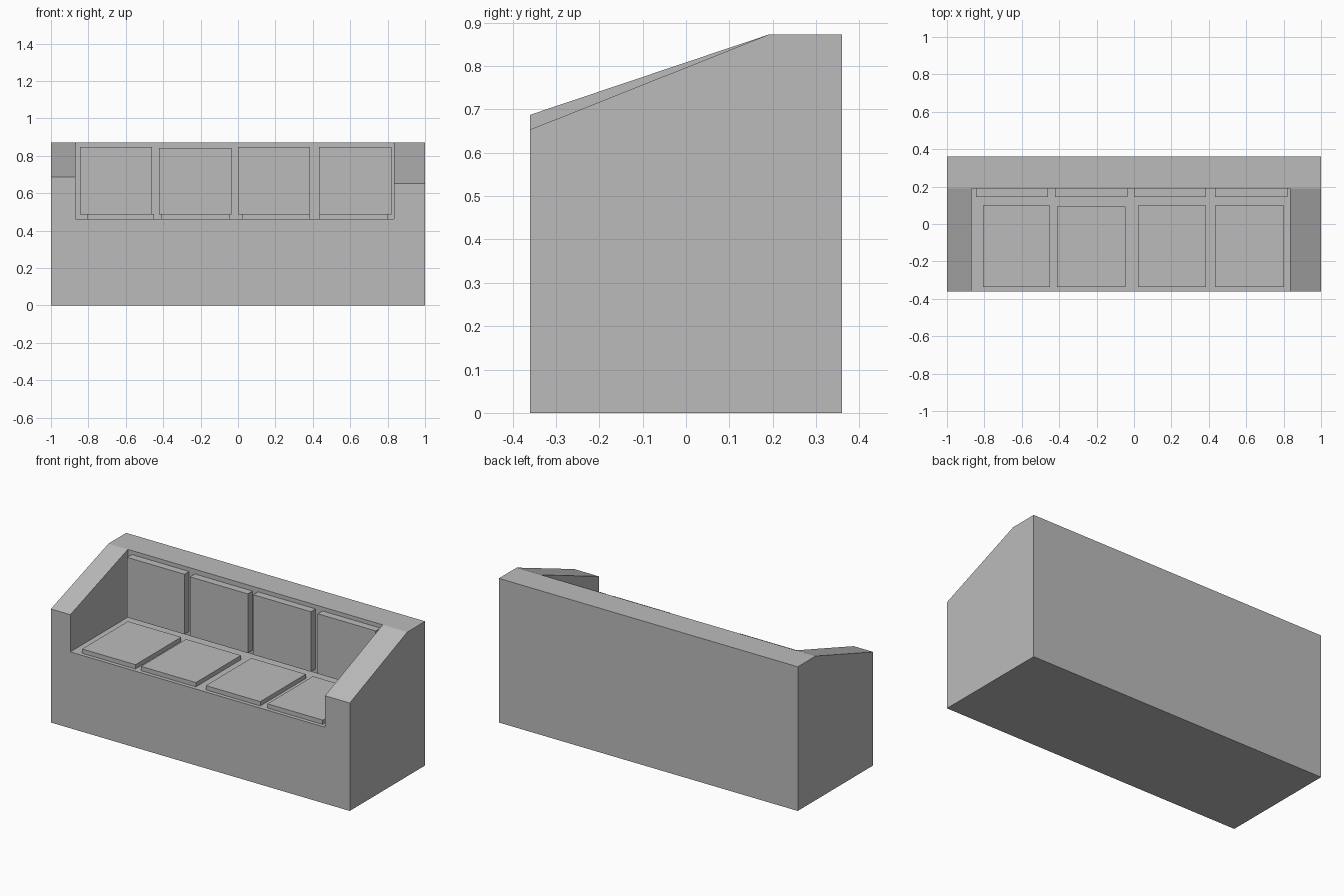
import bpy, bmesh

if "Cube" in bpy.data.objects:
    bpy.data.objects.remove(bpy.data.objects["Cube"])

FRONT, BACK, BACKREST = -0.36, 0.36, 0.19     # y positions
SEAT, TOP = 0.462, 0.872                      # heights
LEFT_IN, RIGHT_IN = -0.87, 0.835              # inner faces of the arms

grey = bpy.data.materials.new("grey fabric")
grey.diffuse_color = (0.5, 0.5, 0.5, 1)
grey.use_nodes = True
grey.node_tree.nodes["Principled BSDF"].inputs["Base Color"].default_value = grey.diffuse_color


def finish(bm, name):
    bmesh.ops.remove_doubles(bm, verts=bm.verts, dist=1e-5)
    bmesh.ops.dissolve_limit(bm, angle_limit=0.001, verts=bm.verts, edges=bm.edges)
    bmesh.ops.recalc_face_normals(bm, faces=bm.faces)
    mesh = bpy.data.meshes.new(name)
    bm.to_mesh(mesh)
    bm.free()
    mesh.materials.append(grey)
    bpy.context.collection.objects.link(bpy.data.objects.new(name, mesh))


def cap(bm, x, profile):
    bm.faces.new([bm.verts.new((x, y, z)) for y, z in profile])


def strip(bm, x0, x1, profile):
    for (ya, za), (yb, zb) in zip(profile, profile[1:] + profile[:1]):
        corners = [(x0, ya, za), (x1, ya, za), (x1, yb, zb), (x0, yb, zb)]
        bm.faces.new([bm.verts.new(c) for c in corners])


def box(name, x0, x1, y0, y1, z0, z1):
    bm = bmesh.new()
    profile = [(y0, z0), (y1, z0), (y1, z1), (y0, z1)]
    strip(bm, x0, x1, profile)
    cap(bm, x0, profile)
    cap(bm, x1, profile)
    finish(bm, name)


# Sofa frame: one closed shell with a sloping arm on each side of an L section
frame = bmesh.new()
shared = [(FRONT, 0), (BACK, 0), (BACK, TOP), (BACKREST, TOP)]
strip(frame, LEFT_IN, RIGHT_IN, shared + [(BACKREST, SEAT), (FRONT, SEAT)])
for outer, inner, height in ((-1, LEFT_IN, 0.687), (1, RIGHT_IN, 0.653)):
    arm = shared + [(FRONT, height), (FRONT, SEAT)]
    strip(frame, outer, inner, arm)
    cap(frame, outer, arm)
    cap(frame, inner, [(FRONT, SEAT), (BACKREST, SEAT), (BACKREST, TOP), (FRONT, height)])
finish(frame, "sofa_frame")

# Thin seat cushions
seats = [(-0.807, -0.45, 0.10), (-0.413, -0.046, 0.094),
         (0.021, 0.385, 0.098), (0.433, 0.803, 0.098)]
for i, (x0, x1, y1) in enumerate(seats, 1):
    box(f"seat_cushion_{i}", x0, x1, -0.337, y1, SEAT, 0.488)

# Back cushions against the backrest
backs = [(-0.844, -0.46, 0.848), (-0.423, -0.036, 0.843),
         (0.0, 0.386, 0.848), (0.432, 0.82, 0.848)]
for i, (x0, x1, z1) in enumerate(backs, 1):
    box(f"back_cushion_{i}", x0, x1, 0.145, BACKREST, 0.485, z1)
